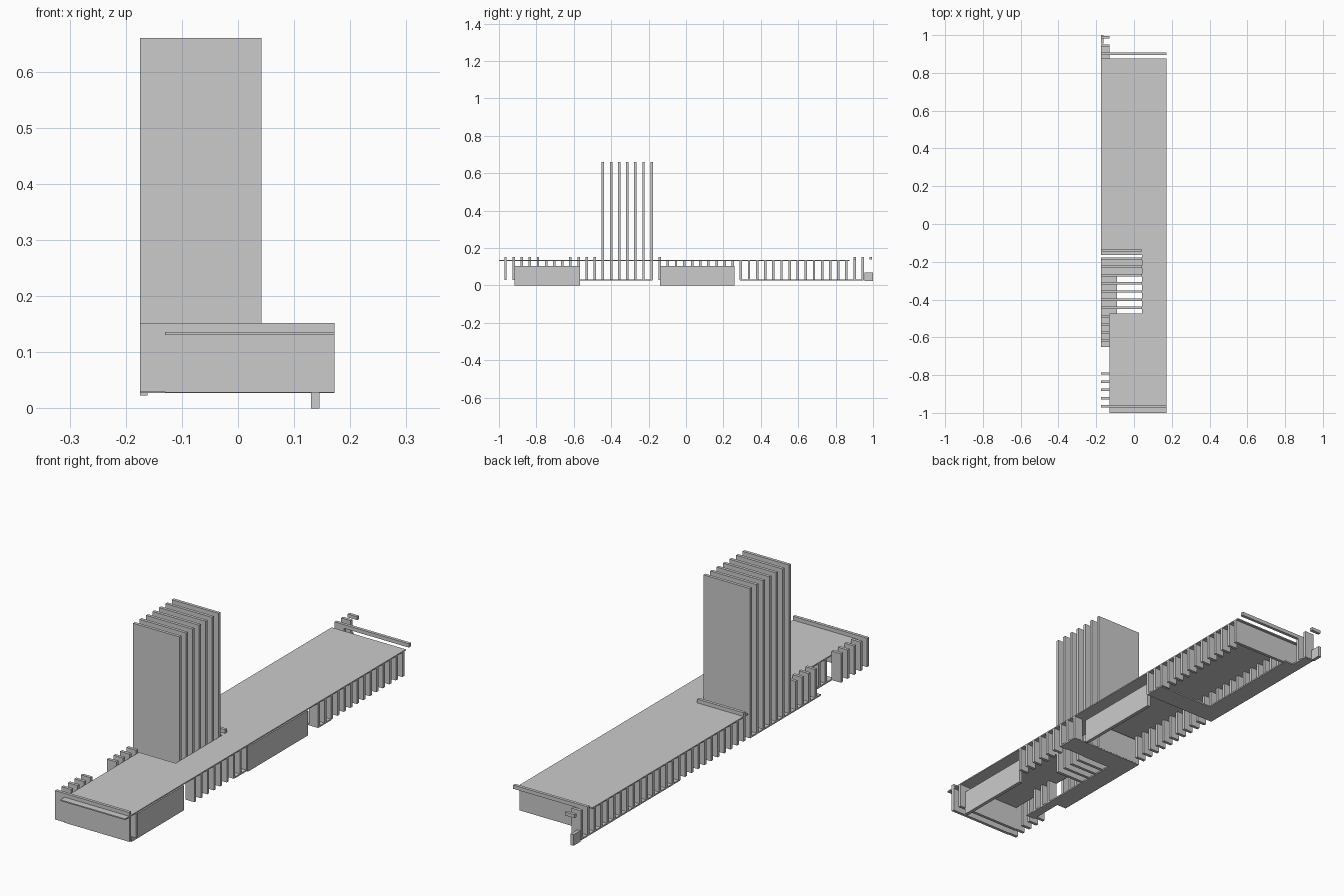
import bpy

if "Cube" in bpy.data.objects:
    bpy.data.objects.remove(bpy.data.objects["Cube"])

L, R = -0.175, 0.172        # outer faces in x
FLOOR, ROOF, CAP = 0.03, 0.131, 0.152
T = 0.0065                  # half thickness of a fin


def box(name, x0, x1, y0, y1, z0, z1):
    v = [(x, y, z) for z in (z0, z1) for x, y in ((x0, y0), (x1, y0), (x1, y1), (x0, y1))]
    f = [(3, 2, 1, 0), (4, 5, 6, 7), (0, 1, 5, 4), (1, 2, 6, 5), (2, 3, 7, 6), (3, 0, 4, 7)]
    me = bpy.data.meshes.new(name)
    me.from_pydata(v, [], f)
    ob = bpy.data.objects.new(name, me)
    bpy.context.collection.objects.link(ob)
    return ob


def slab(name, outline, z0, z1):
    n = len(outline)
    v = [(x, y, z) for z in (z0, z1) for x, y in outline]
    f = [tuple(reversed(range(n))), tuple(range(n, 2 * n))]
    f += [(i, (i + 1) % n, (i + 1) % n + n, i + n) for i in range(n)]
    me = bpy.data.meshes.new(name)
    me.from_pydata(v, [], f)
    bpy.context.collection.objects.link(bpy.data.objects.new(name, me))


def fin_y(k):
    return -0.965 + 0.0434 * k


def fin(name, k, x0, x1, z0, z1):
    y = fin_y(k)
    box(f"{name}_{k}", x0, x1, y - T, y + T, z0, z1)


# Thin roof, notched along the left edge and around the tower
slab("roof", [(-0.13, -1), (R, -1), (R, 0.875), (L, 0.875), (L, -0.165),
              (0.042, -0.165), (0.042, -0.475), (-0.13, -0.475)], ROOF, 0.136)

# L-shaped raised floors
slab("front_floor", [(L, -0.65), (-0.13, -0.65), (-0.13, -0.8), (-0.09, -0.8),
                     (-0.09, -0.27), (R, -0.27), (R, -0.178), (L, -0.178)], 0.027, 0.033)
slab("rear_floor", [(L, 0.29), (R, 0.29), (R, 0.38), (-0.09, 0.38),
                    (-0.09, 0.87), (-0.13, 0.87), (-0.13, 0.95), (L, 0.95)], 0.027, 0.033)

# Fins along the left side
for k in range(45):
    if 12 <= k <= 18:
        fin("tower_fin", k, L, 0.042, FLOOR, 0.66)
    elif 5 <= k <= 7:
        fin("recessed_fin", k, -0.13, -0.09, FLOOR, ROOF)
    else:
        tall = k < 12 or k > 42
        fin("left_fin", k, L, -0.13, FLOOR, CAP if tall else ROOF)

# Fins along the right side, between the solid walls
for k in list(range(10, 19)) + list(range(29, 42)):
    fin("right_fin", k, 0.13, R, FLOOR, ROOF)

# Full-width end panels
for k in (0, 1, 42):
    fin("end_panel", k, -0.13, R, 0.028, ROOF)

# Beams lying above the roof
fin("front_beam", 0, -0.13, R, 0.136, CAP)
fin("middle_beam", 19, L, 0.042, 0.136, CAP)
fin("rear_beam", 43, -0.13, R, 0.136, CAP)
fin("rear_stub", 45, L, -0.13, 0.138, CAP)

# Solid ground walls on the right and the small rear wall
box("front_ground_wall", 0.13, 0.145, -0.917, -0.567, 0, 0.105)
box("middle_ground_wall", 0.13, 0.145, -0.14, 0.26, 0, 0.105)
box("rear_small_wall", L, -0.161, 0.955, 1.0, 0.023, 0.07)
